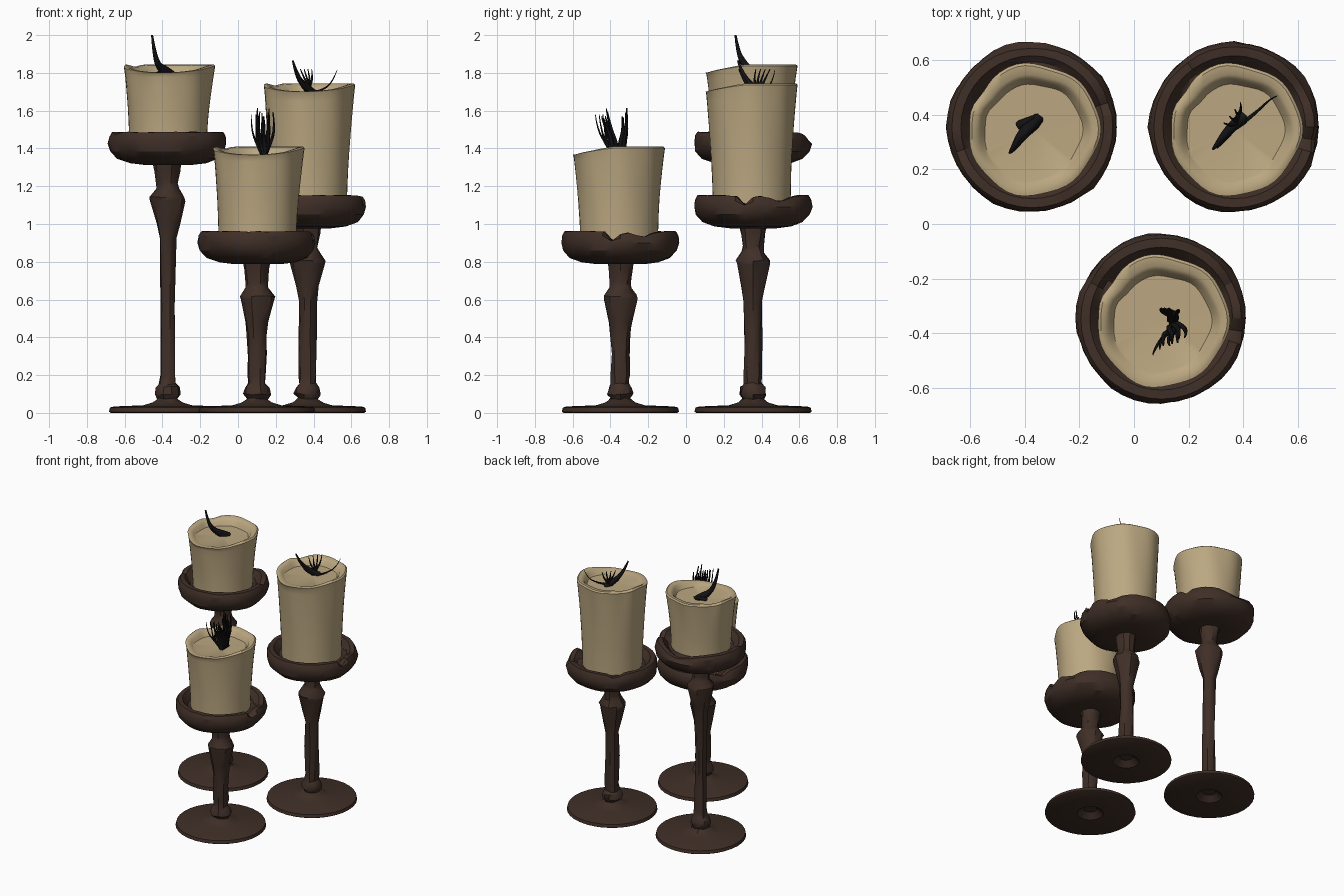
import bpy, bmesh, random
from math import sin, cos, pi, radians, exp

random.seed(4)
if "Cube" in bpy.data.objects:
    bpy.data.objects.remove(bpy.data.objects["Cube"])


def material(name, rgb):
    m = bpy.data.materials.new(name)
    m.use_nodes = True
    m.diffuse_color = (*rgb, 1)
    node = m.node_tree.nodes["Principled BSDF"]
    node.inputs["Base Color"].default_value = (*rgb, 1)
    node.inputs["Roughness"].default_value = 0.8
    return m


WOOD = material("dark brown wood", (0.05, 0.028, 0.02))
WAX = material("tan wax", (0.5, 0.39, 0.22))
CHAR = material("charred black", (0.006, 0.006, 0.007))


def smooth(ob, angle):
    bpy.ops.object.select_all(action='DESELECT')
    ob.select_set(True)
    bpy.context.view_layer.objects.active = ob
    bpy.ops.object.shade_smooth_by_angle(angle=radians(angle))


def lathe(name, profile, sides, mat, place, warp=None, angle=35):
    """Revolve (radius, height) points; warp(row, r, z, a) reshapes them."""
    bm = bmesh.new()
    rings = []
    for row, (r, z) in enumerate(profile):
        ring = []
        for i in range(sides):
            a = 2 * pi * i / sides
            rr, zz = warp(row, r, z, a) if warp and r > 0 else (r, z)
            ring.append(bm.verts.new((rr * cos(a), rr * sin(a), zz)))
        rings.append(ring)
    for lo, hi in zip(rings, rings[1:]):
        for i in range(sides):
            j = (i + 1) % sides
            bm.faces.new((lo[i], lo[j], hi[j], hi[i]))
    bmesh.ops.remove_doubles(bm, verts=bm.verts, dist=0.0002)
    bmesh.ops.recalc_face_normals(bm, faces=bm.faces)
    me = bpy.data.meshes.new(name)
    bm.to_mesh(me)
    bm.free()
    me.materials.append(mat)
    ob = bpy.data.objects.new(name, me)
    ob.location = place
    bpy.context.collection.objects.link(ob)
    smooth(ob, angle)
    return ob


def bump(a, centre, width):
    """Smooth bell around an angle in degrees."""
    d = (a - radians(centre) + pi) % (2 * pi) - pi
    return exp(-(d / radians(width)) ** 2)


def foot(name, place):
    profile = [(0, .035), (.045, .035), (.09, 0), (.3, 0), (.31, .006), (.305, .028),
               (.285, .034), (.13, .04), (.08, .055), (.05, .075), (0, .075)]
    lathe(name, profile, 32, WOOD, place)


def stem(name, place, dish_top, thick):
    collar = dish_top - .345
    profile = [(0, .04), (.08, .05), (.055, .075), (.07, .1), (.066, .135), (.048, .155),
               (thick, .2), (thick * .95, collar * .5), (thick, collar - .22),
               (.062, collar - .14), (.09, collar - .02), (.092, collar), (.062, collar + .04),
               (.056, collar + .07), (.066, collar + .14), (.075, dish_top - .16),
               (0, dish_top - .16)]

    def carve(row, r, z, a):
        return r + random.uniform(-.006, .006), z + random.uniform(-.006, .006)
    lathe(name, profile, 10, WOOD, place, carve)


def dish(name, place, chips):
    profile = [(0, -.175), (.12, -.178), (.2, -.168), (.265, -.145), (.302, -.105),
               (.312, -.065), (.308, -.025), (.295, -.003), (.262, -.003),
               (.24, -.03), (.225, -.05), (0, -.05)]

    def chip(row, r, z, a):
        if 6 <= row <= 9:
            cut = sum(bump(a, c, w) * d for c, w, d in chips)
            z = max(z - cut, -.055)
            r -= cut * .15 if row < 8 else 0
            z += random.uniform(-.004, .002)
        elif row < 6:
            r += .004 * sin(5 * a + row) + random.uniform(-.003, .003)
        return r, z
    lathe(name, profile, 40, WOOD, place, chip, 30)


def candle(name, place, height):
    body = [(.206 + .034 * t ** 1.6, -.05 + (height + .03) * t)
            for t in (0, .15, .3, .45, .6, .75, .88, .96)]
    rim = [(.242, height - .008), (.232, height), (.215, height - .003),
           (.2, height - .015), (.188, height - .038), (.18, height - .05)]
    profile = [(0, -.05)] + body + rim + [(0, height - .052)]
    floor = height - .05

    def melt(row, r, z, a):
        t = max(0, z) / height
        # soft vertical folds, flattened shoulder and a low lip on the front
        r += t * (.005 * sin(3 * a + 1) + .004 * sin(7 * a + 2 * t))
        r -= .022 * t ** 3 * bump(a, 145, 14)
        dip = max(0, -sin(a + .1)) ** 1.2 * .85 + .25 * bump(a, 145, 14)
        if row >= len(body) - 1 and z > floor:
            z -= (z - floor) * min(dip, .9)
        if row >= len(body) + 3:
            r += .008 * sin(a + 3.6) - .012 * bump(a, 115, 35)
        return r, z
    lathe(name, profile, 48, WAX, place, melt, 40)


def wick(name, strands):
    """Tapered, bent tubes; each strand is (thickness, point, point, ...)."""
    cu = bpy.data.curves.new(name, 'CURVE')
    cu.dimensions = '3D'
    cu.bevel_depth = 1
    cu.bevel_resolution = 1
    cu.resolution_u = 4
    cu.use_fill_caps = True
    for thick, *pts in strands:
        sp = cu.splines.new('NURBS')
        sp.points.add(len(pts) - 1)
        sp.use_endpoint_u = True
        sp.order_u = 3
        for i, (p, co) in enumerate(zip(sp.points, pts)):
            p.co = (*co, 1)
            p.radius = thick * (1 - .8 * i / (len(pts) - 1))
    tmp = bpy.data.objects.new(name + "_path", cu)
    bpy.context.collection.objects.link(tmp)
    me = bpy.data.meshes.new_from_object(
        tmp.evaluated_get(bpy.context.evaluated_depsgraph_get()))
    bpy.data.objects.remove(tmp)
    me.name = name
    me.materials.clear()
    me.materials.append(CHAR)
    ob = bpy.data.objects.new(name, me)
    bpy.context.collection.objects.link(ob)
    smooth(ob, 60)


# Three holders: name, x, y, dish height, candle height, stem radius, rim chips
holders = [
    ("right_back", -.373, .355, 1.49, .355, .043, [(90, 22, .04), (20, 5, .03), (200, 6, .02)]),
    ("left_back", .368, .355, 1.155, .59, .05, [(352, 6, .06), (30, 14, .03), (130, 8, .03)]),
    ("front", .1, -.347, .965, .445, .052, [(353, 6, .06), (25, 12, .03), (150, 7, .04)]),
]
for side, x, y, top, tall, thick, chips in holders:
    foot(side + "_foot", (x, y, 0))
    stem(side + "_stem", (x, y, 0), top, thick)
    dish(side + "_dish", (x, y, top), chips)
    candle(side + "_candle", (x + .003, y - .007, top), tall)

# Short curled wick
wick("right_back_wick", [
    (.028, (-.36, .38, 1.785), (-.41, .33, 1.82), (-.44, .28, 1.88), (-.455, .262, 2.0)),
    (.022, (-.35, .39, 1.79), (-.38, .35, 1.82), (-.43, .31, 1.85), (-.445, .275, 1.93)),
    (.02, (-.42, .36, 1.79), (-.39, .38, 1.815), (-.35, .4, 1.8)),
])
# Split wick with a long stray fibre
fray = [(.024, (.4, .39, 1.69), (.35, .35, 1.73), (.31, .3, 1.79), (.29, .275, 1.865)),
        (.02, (.4, .4, 1.69), (.35, .34, 1.72), (.33, .31, 1.76), (.305, .28, 1.82)),
        (.007, (.41, .38, 1.7), (.45, .41, 1.71), (.5, .46, 1.75), (.525, .47, 1.815))]
for k in range(4):
    fray.append((.011, (.37, .36, 1.69), (.38, .37 + k * .01, 1.73),
                 (.35 + k * .015, .36 + k * .02, 1.77), (.33 + k * .02, .37 + k * .025, 1.82)))
wick("left_back_wick", fray)
# Bushy wick of many fibres in two clumps
bush = []
for k in range(16):
    back = k % 2
    x = .14 + random.uniform(-.03, .035)
    y = (-.34 if back else -.38) + random.uniform(-.02, .02)
    lean = random.uniform(-.03, .03)
    tip = 1.62 - random.uniform(0, .09)
    bush.append((.015, (.14, y, 1.36), (x, y, 1.42), (x + lean, y + (.02 if back else -.03), 1.5),
                 (x + lean * .6, y + (.015 if back else -.05), tip)))
for dx, dy in ((.05, -.48), (.075, -.46), (.09, -.44)):
    bush.append((.009, (.13, -.39, 1.36), (.1, -.42, 1.42), (dx + .02, dy + .01, 1.5), (dx + .02, dy, 1.58)))
wick("front_wick", bush)
